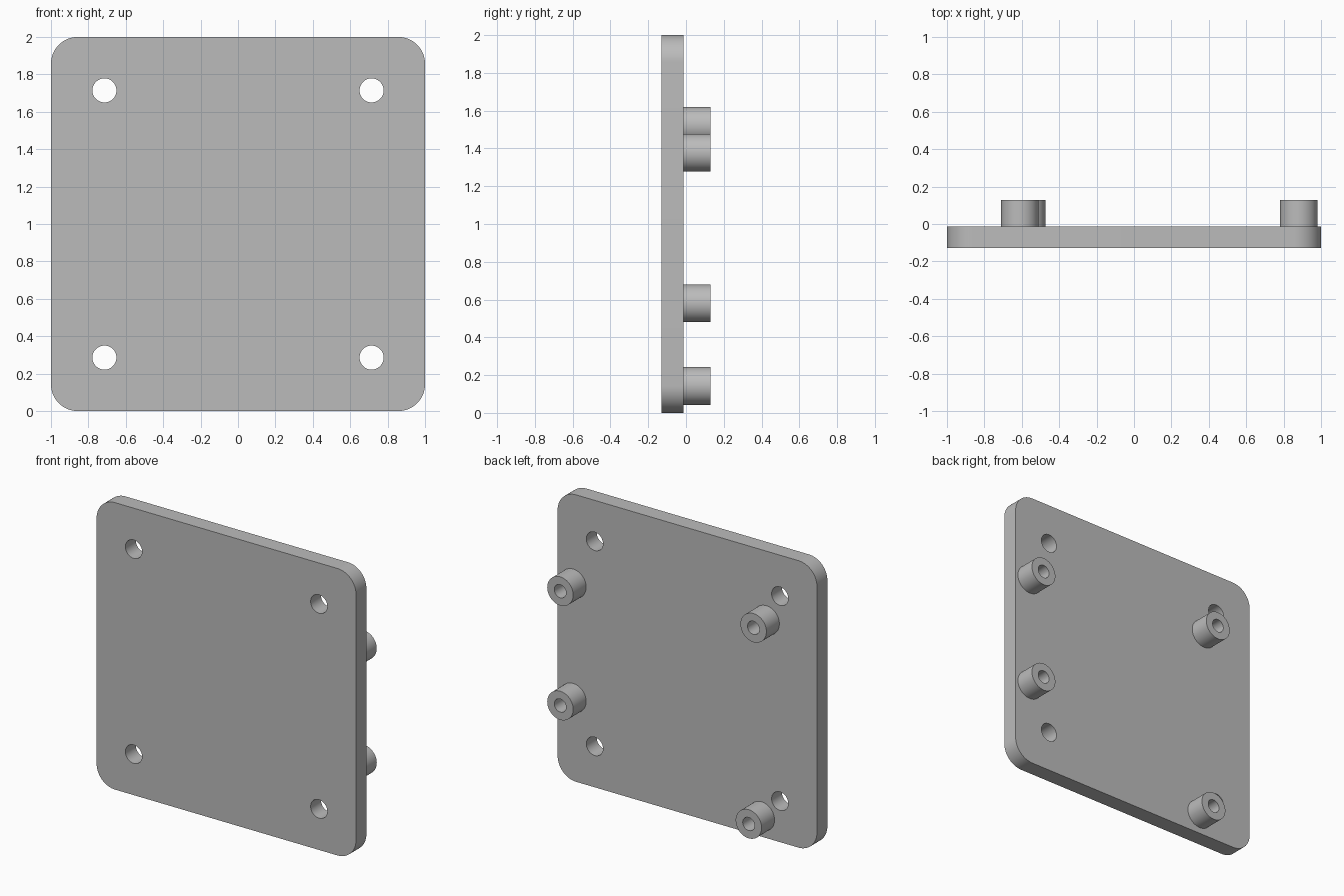
import bpy
import bmesh
from math import cos, sin, pi, radians

default_cube = bpy.data.objects.get("Cube")
if default_cube:
    bpy.data.objects.remove(default_cube, do_unlink=True)

MM = 2 / 70                      # the plate is 70 mm wide
PLATE, POST = 4 * MM, 5 * MM     # thickness of plate, height of posts
FRONT = -(PLATE + POST) / 2
BACK = FRONT + PLATE

grey = bpy.data.materials.new("grey")
grey.use_nodes = True
colour = (0.5, 0.5, 0.5, 1)
grey.diffuse_color = colour
grey.node_tree.nodes["Principled BSDF"].inputs["Base Color"].default_value = colour


def arc(cx, cy, r, start=0.0, sweep=2 * pi, steps=48):
    return [(cx + r * cos(start + sweep * i / steps),
             cy + r * sin(start + sweep * i / steps)) for i in range(steps)]


def rounded_square(half, r):
    points = []
    for k, (sx, sy) in enumerate([(1, 1), (-1, 1), (-1, -1), (1, -1)]):
        c = half - r
        points += arc(sx * c, sy * c, r, k * pi / 2, pi / 2, 16)
        end = (k + 1) * pi / 2
        points.append((sx * c + r * cos(end), sy * c + r * sin(end)))
    return points


def extrude_outlines(name, outlines, x, z, y0, y1):
    """Fill the first outline, pierced by the others, between y0 and y1."""
    curve = bpy.data.curves.new(name + "_profile", 'CURVE')
    curve.dimensions = '2D'
    curve.fill_mode = 'BOTH'
    curve.extrude = (y1 - y0) / 2
    for points in outlines:
        spline = curve.splines.new('POLY')
        spline.points.add(len(points) - 1)
        for p, (px, py) in zip(spline.points, points):
            p.co = (px, py, 0, 1)
        spline.use_cyclic_u = True
    temp = bpy.data.objects.new(name + "_profile", curve)
    bpy.context.collection.objects.link(temp)
    graph = bpy.context.evaluated_depsgraph_get()
    mesh = bpy.data.meshes.new_from_object(temp.evaluated_get(graph))
    bpy.data.objects.remove(temp, do_unlink=True)

    bm = bmesh.new()
    bm.from_mesh(mesh)
    bmesh.ops.remove_doubles(bm, verts=bm.verts, dist=1e-5)
    bmesh.ops.recalc_face_normals(bm, faces=bm.faces)
    bm.to_mesh(mesh)
    bm.free()
    mesh.name = name
    mesh.materials.clear()
    mesh.materials.append(grey)
    mesh.shade_smooth()
    mesh.set_sharp_from_angle(angle=radians(30))

    obj = bpy.data.objects.new(name, mesh)
    obj.location = (x, (y0 + y1) / 2, z)
    obj.rotation_euler.x = pi / 2
    bpy.context.collection.objects.link(obj)
    return obj


# Mounting plate with four screw holes
holes = [arc(sx * 25 * MM, sy * 25 * MM, 2.25 * MM)
         for sx in (-1, 1) for sy in (-1, 1)]
extrude_outlines("mounting_plate", [rounded_square(1, 5 * MM)] + holes,
                 0, 1, FRONT, BACK)

# Hollow standoff posts on the back, seated slightly into the plate
posts = {
    "upper_right_standoff": (-0.61, 1.52),
    "lower_right_standoff": (-0.573, 0.143),
    "upper_left_standoff": (0.88, 1.377),
    "lower_left_standoff": (0.88, 0.58),
}
for name, (x, z) in posts.items():
    extrude_outlines(name, [arc(0, 0, 3.5 * MM), arc(0, 0, 1.6 * MM)],
                     x, z, BACK - 0.005, BACK + POST)
